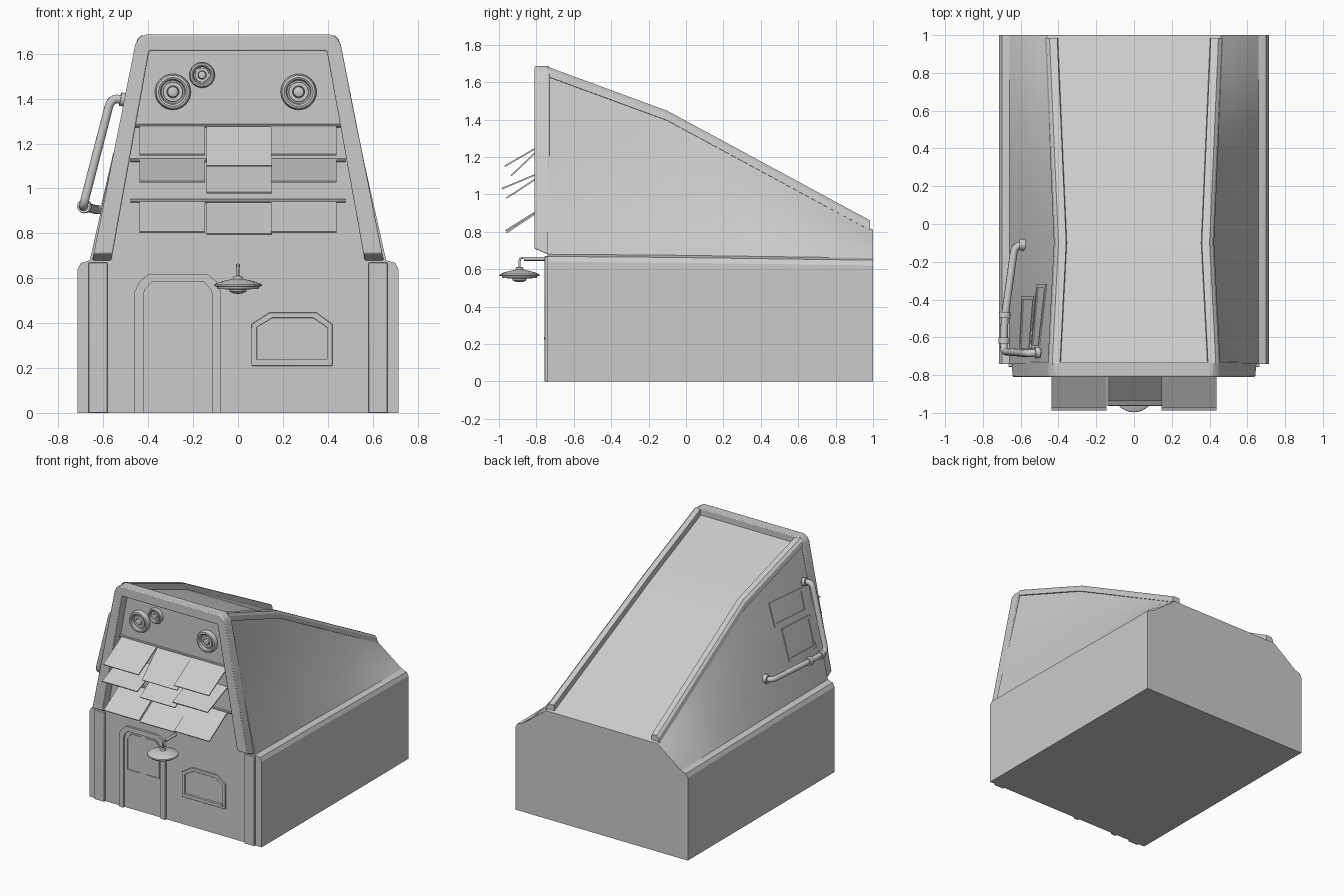
import bpy, bmesh, math
from mathutils import Vector

if "Cube" in bpy.data.objects:
    bpy.data.objects.remove(bpy.data.objects["Cube"])

FRONT = -0.74
# stations along the hull: y, roof-edge x, roof-edge z, shoulder z
STATIONS = [(FRONT, .445, 1.64, .68), (-.1, .412, 1.405, .675), (1.0, .46, .81, .66)]


def station(y):
    a, b = (STATIONS[0], STATIONS[1]) if y <= -.1 else (STATIONS[1], STATIONS[2])
    t = (y - a[0]) / (b[0] - a[0])
    return [p + (q - p) * t for p, q in zip(a, b)]


def wall_x(y, z):
    _, tx, tz, sz = station(y)
    return .66 + (tx - .66) * (z - sz) / (tz - sz)


def finish(name, bm, angle=30, bevel=0):
    bmesh.ops.remove_doubles(bm, verts=bm.verts, dist=1e-5)
    bmesh.ops.recalc_face_normals(bm, faces=bm.faces)
    me = bpy.data.meshes.new(name)
    bm.to_mesh(me)
    bm.free()
    ob = bpy.data.objects.new(name, me)
    bpy.context.collection.objects.link(ob)
    if bevel:
        m = ob.modifiers.new("Bevel", 'BEVEL')
        m.width, m.segments, m.limit_method = bevel, 2, 'ANGLE'
    bpy.ops.object.select_all(action='DESELECT')
    ob.select_set(True)
    bpy.context.view_layer.objects.active = ob
    bpy.ops.object.shade_smooth_by_angle(angle=math.radians(angle))
    return ob


def loft(name, rings, closed=True, caps=True, angle=30, bevel=0):
    bm = bmesh.new()
    vs = [[bm.verts.new(p) for p in r] for r in rings]
    n = len(vs[0])
    for a, b in zip(vs, vs[1:] + ([] if caps else vs[:1])):
        for i in range(n if closed else n - 1):
            j = (i + 1) % n
            bm.faces.new((a[i], a[j], b[j], b[i]))
    if caps:
        bm.faces.new(vs[0])
        bm.faces.new(vs[-1])
    return finish(name, bm, angle, bevel)


def on_front(u, v, d):
    return (u, FRONT - d, v)


def on_left_wall(u, v, d):
    return (-wall_x(u, v) - d, u, v)


def band(name, outer, inner, d, put=on_front, ring=True, bevel=0):
    """Raised moulding between two matching outlines."""
    secs = [[put(*o, -.01), put(*o, d), put(*i, d), put(*i, -.01)] for o, i in zip(outer, inner)]
    return loft(name, secs, caps=not ring, bevel=bevel)


def shrink(pts, w):
    us, vs = [p[0] for p in pts], [p[1] for p in pts]
    cu, cv = (min(us) + max(us)) / 2, (min(vs) + max(vs)) / 2
    su, sv = 1 - 2 * w / (max(us) - min(us)), 1 - 2 * w / (max(vs) - min(vs))
    return [(cu + (u - cu) * su, cv + (v - cv) * sv) for u, v in pts]


def slab(name, pts, d, bevel=0):
    return loft(name, [[on_front(u, v, h) for u, v in pts] for h in (-.01, d)], bevel=bevel)


def lathe(name, prof, centre, axis, seg=32):
    """Spin (radius, height) points about an axis."""
    q = Vector((0, 0, 1)).rotation_difference(Vector(axis))
    bm = bmesh.new()
    vs = [[bm.verts.new(Vector(centre) + q @ Vector((r * math.cos(2 * math.pi * k / seg),
           r * math.sin(2 * math.pi * k / seg), h))) for k in range(seg)] for r, h in prof]
    for a, b in zip(vs, vs[1:]):
        for k in range(seg):
            j = (k + 1) % seg
            bm.faces.new((a[k], a[j], b[j], b[k]))
    bmesh.ops.dissolve_degenerate(bm, edges=bm.edges, dist=1e-5)
    return finish(name, bm)


def rod(name, a, b, r, seg=16):
    v = Vector(b) - Vector(a)
    return lathe(name, [(0, 0), (r, 0), (r, v.length), (0, v.length)], a, v.normalized(), seg)


def tube(name, pts, r, fillet):
    """Round pipe along a path with filleted corners."""
    pts = [Vector(p) for p in pts]
    path = [pts[0]]
    for a, b, c in zip(pts, pts[1:], pts[2:]):
        s = b + (a - b).normalized() * min(fillet, (a - b).length * .49)
        e = b + (c - b).normalized() * min(fillet, (c - b).length * .49)
        path += [s * (1 - t) ** 2 + b * 2 * t * (1 - t) + e * t * t for t in (k / 6 for k in range(7))]
    path.append(pts[-1])
    cu = bpy.data.curves.new(name, 'CURVE')
    cu.dimensions, cu.bevel_depth, cu.bevel_resolution, cu.use_fill_caps = '3D', r, 3, True
    sp = cu.splines.new('POLY')
    sp.points.add(len(path) - 1)
    for p, co in zip(sp.points, path):
        p.co = (*co, 1)
    ob = bpy.data.objects.new(name, cu)
    bpy.context.collection.objects.link(ob)
    bpy.ops.object.select_all(action='DESELECT')
    ob.select_set(True)
    bpy.context.view_layer.objects.active = ob
    bpy.ops.object.convert(target='MESH')
    bpy.ops.object.shade_smooth_by_angle(angle=math.radians(40))


# hull: base, shoulders, sloping walls and bent roof
ys = [FRONT + .64 * k / 4 for k in range(4)] + [-.1 + 1.1 * k / 5 for k in range(6)]
rings = []
for y in ys:
    _, tx, tz, sz = station(y)
    half = [(.715, 0), (.715, sz - .04), (.70, sz - .012)]
    half += [(.66 + (tx - .66) * t, sz + (tz - sz) * t) for t in (0, .25, .5, .75, 1)]
    rings.append([(x, y, z) for x, z in half] + [(-x, y, z) for x, z in reversed(half)])
loft("hull", rings, angle=20)

# roof edge rails following the bend
for s, side in ((1, "right"), (-1, "left")):
    secs = []
    for y in (FRONT, -.1, .985):
        _, tx, tz, _ = station(y)
        sec = [(.012, -.01), (.004, .025), (-.012, .042), (-.053, .042), (-.058, -.02)]
        secs.append([(s * (tx + dx), y, tz + dz) for dx, dz in sec])
    loft("roof_rail_" + side, secs, angle=15)

# front gable frame with slanted feet
outer = [(.65, .675), (.458, 1.64), (.445, 1.665), (.415, 1.685)]
inner = [(.565, .675), (.398, 1.60), (.396, 1.606), (.392, 1.612)]
outer += [(-x, z) for x, z in reversed(outer)]
inner += [(-x, z) for x, z in reversed(inner)]
secs = []
for k, (o, i) in enumerate(zip(outer, inner)):
    lift = .035 if k in (0, len(outer) - 1) else 0
    secs.append([(o[0], -.73, o[1]), (o[0] - math.copysign(.2 * lift, o[0]), -.81, o[1] + lift),
                 (i[0] - math.copysign(.18 * lift, i[0]), -.81, i[1] + lift), (i[0], -.73, i[1])])
loft("gable_frame", secs, bevel=.006)

# corner pilasters
for s, side in ((1, "right"), (-1, "left")):
    slab("pilaster_" + side, [(s * .582, 0), (s * .665, 0), (s * .665, .67), (s * .582, .67)], .016, .003)

# door surround, door panes, window
band("door_surround",
     [(-.46, 0), (-.46, .54), (-.44, .585), (-.40, .617), (-.135, .617), (-.095, .585), (-.075, .54), (-.075, 0)],
     [(-.422, 0), (-.422, .525), (-.413, .552), (-.385, .582), (-.15, .582), (-.122, .552), (-.113, .525), (-.113, 0)],
     .016, ring=False)
for s, side in ((1, "right"), (-1, "left")):
    pane = [(-.2675 + s * u, v) for u, v in
            [(.018, .285), (.133, .285), (.133, .53), (.105, .563), (.018, .563)]]
    band("door_pane_" + side, pane, shrink(pane, .006), .005)
win = [(.06, .21), (.06, .395), (.14, .447), (.35, .447), (.42, .395), (.42, .21)]
band("window_frame", win, shrink(win, .024), .012, bevel=.002)
slab("window_sill", [(.08, .225), (.40, .225), (.40, .238), (.08, .238)], .018)

# round vents
for i, (x, z, r) in enumerate([(-.29, 1.43, .08), (.27, 1.43, .08), (-.16, 1.505, .057)]):
    prof = [(1, -.1), (1, .2), (.92, .38), (.8, .42), (.7, .36), (.64, .15), (.56, .15),
            (.54, .25), (.34, .25), (.32, .12), (.28, .32), (.2, .36), (0, .36)]
    lathe("round_vent_%d" % i, [(a * r, h * r) for a, h in prof], (x, FRONT, z), (0, -1, 0))

# awning rods and tilted awning boards: x centre, hinge z, tip y, tip z
for i, z in enumerate((1.28, 1.125, .945)):
    rod("awning_rod_%d" % i, (-.48, -.748, z), (.48, -.748, z), .008, 10)
boards = [(-.292, 1.28, -.97, 1.15), (.292, 1.28, -.97, 1.15), (.005, 1.28, -.935, 1.10),
          (-.292, 1.13, -.985, 1.03), (.292, 1.13, -.985, 1.03), (.005, 1.12, -.96, .98),
          (-.292, .943, -.965, .805), (.292, .943, -.965, .805), (.005, .938, -.96, .795)]
for i, (x, z, ty, tz) in enumerate(boards):
    n = Vector((0, tz - z, -(ty + .745))).normalized() * .004
    a, b = Vector((0, -.745, z)), Vector((0, ty, tz))
    quad = [a + n, b + n, b - n, a - n]
    loft("awning_board_%d" % i, [[p + Vector((x + s * .146, 0, 0)) for p in quad] for s in (-1, 1)])

# hanging lamp on an arm
lathe("lamp_shade", [(0, .612), (.018, .61), (.022, .597), (.055, .59), (.085, .582), (.105, .573),
                     (.107, .565), (.095, .563), (.092, .553), (.06, .551), (.04, .55), (.036, .54),
                     (.02, .532), (0, .53)], (0, -.89, 0), (0, 0, 1))
tube("lamp_hook", [(0, -.85, .655), (0, -.89, .665), (0, -.89, .605)], .006, .03)
rod("lamp_arm", (0, -.73, .655), (0, -.865, .655), .010)

# side pipe with collars
tube("side_pipe", [(-.49, -.68, 1.39), (-.565, -.685, 1.405), (-.69, -.675, .92),
                   (-.685, -.5, .92), (-.632, -.115, .905), (-.565, -.11, .905)], .020, .045)
rod("pipe_collar_top", (-.50, -.68, 1.393), (-.525, -.682, 1.398), .030)
rod("pipe_collar_front", (-.688, -.632, .92), (-.688, -.602, .92), .029)
rod("pipe_collar_middle", (-.685, -.497, .92), (-.682, -.467, .92), .031)
rod("pipe_collar_end", (-.575, -.11, .905), (-.605, -.11, .905), .031)

# thin raised panels on the left wall
for name, y0, y1, z0, z1 in (("upper", -.66, -.32, 1.19, 1.36), ("lower", -.68, -.38, .93, 1.16)):
    rect = [(y0, z0), (y1, z0), (y1, z1), (y0, z1)]
    band("wall_panel_" + name, rect, shrink(rect, .02), .007, put=on_left_wall)
